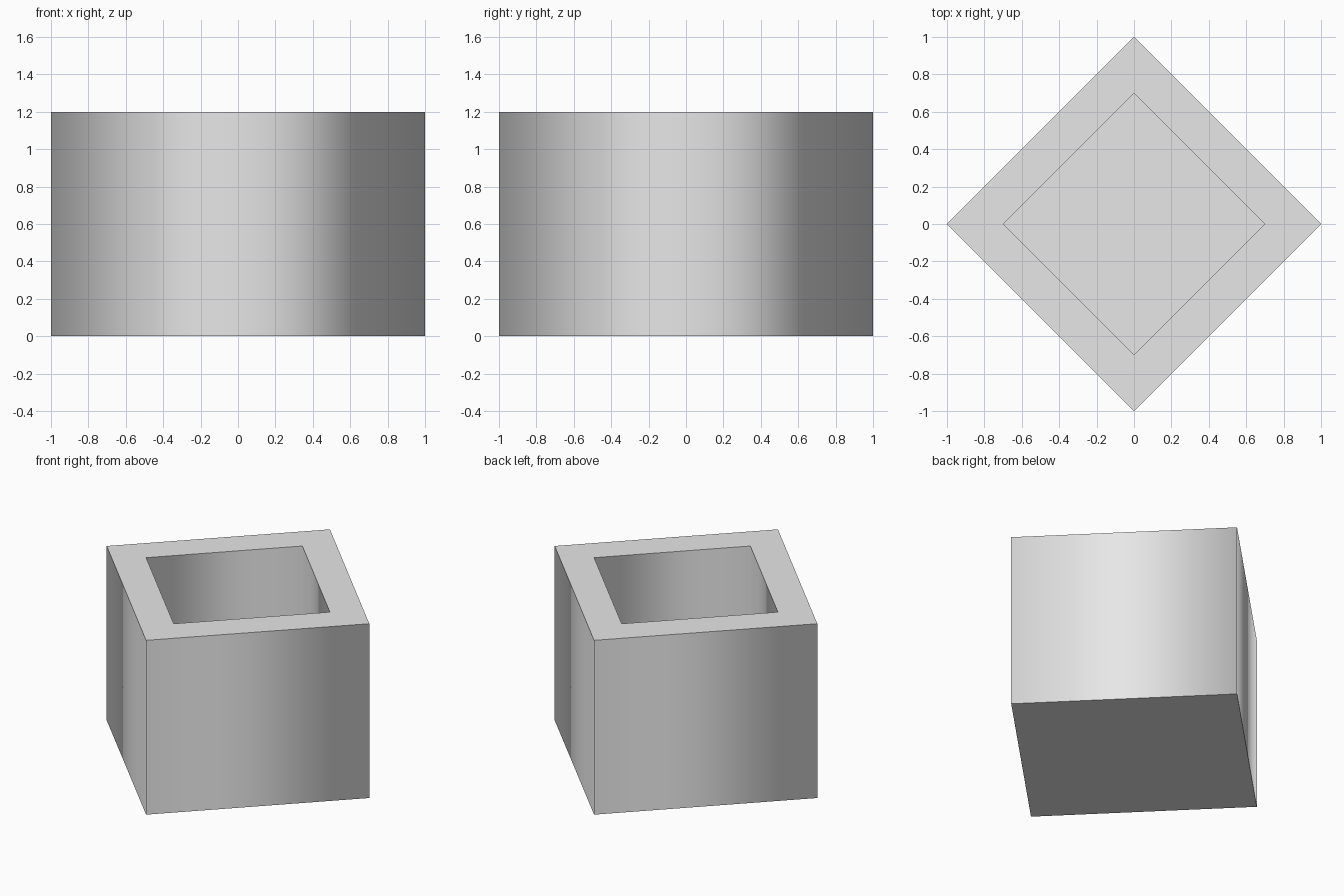
import bpy
import bmesh
from math import cos, sin, pi

SIDES, HEIGHT, FLOOR = 4, 1.2, 0.25
OUTER, INNER = 1.0, 0.7

cube = bpy.data.objects.get("Cube")
if cube:
    bpy.data.objects.remove(cube, do_unlink=True)

# Plain grey material
grey = bpy.data.materials.new("plain_grey")
grey.use_nodes = True
colour = (0.8, 0.8, 0.8, 1)
grey.diffuse_color = colour
for node in grey.node_tree.nodes:
    if node.type == "BSDF_PRINCIPLED":
        node.inputs["Base Color"].default_value = colour

bm = bmesh.new()


def ring(radius, z):
    """Corners of a square whose points lie on the axes."""
    return [bm.verts.new((radius * cos(2 * pi * i / SIDES),
                          radius * sin(2 * pi * i / SIDES), z))
            for i in range(SIDES)]


def bridge(a, b, smooth):
    for i in range(SIDES):
        j = (i + 1) % SIDES
        bm.faces.new((a[i], a[j], b[j], b[i])).smooth = smooth


# Outer wall, rim, cavity wall, then the underside and cavity floor
base, top = ring(OUTER, 0), ring(OUTER, HEIGHT)
lip, floor = ring(INNER, HEIGHT), ring(INNER, FLOOR)
bridge(base, top, True)
bridge(top, lip, False)
bridge(lip, floor, True)
bm.faces.new(base[::-1])
bm.faces.new(floor)

# Rounded shading around the walls, crisp at every horizontal edge
for edge in bm.edges:
    a, b = edge.verts
    edge.smooth = abs(a.co.z - b.co.z) > 0.1
bmesh.ops.recalc_face_normals(bm, faces=bm.faces[:])

mesh = bpy.data.meshes.new("square_pot")
bm.to_mesh(mesh)
bm.free()
mesh.materials.append(grey)
pot = bpy.data.objects.new("square_pot", mesh)
bpy.context.collection.objects.link(pot)
